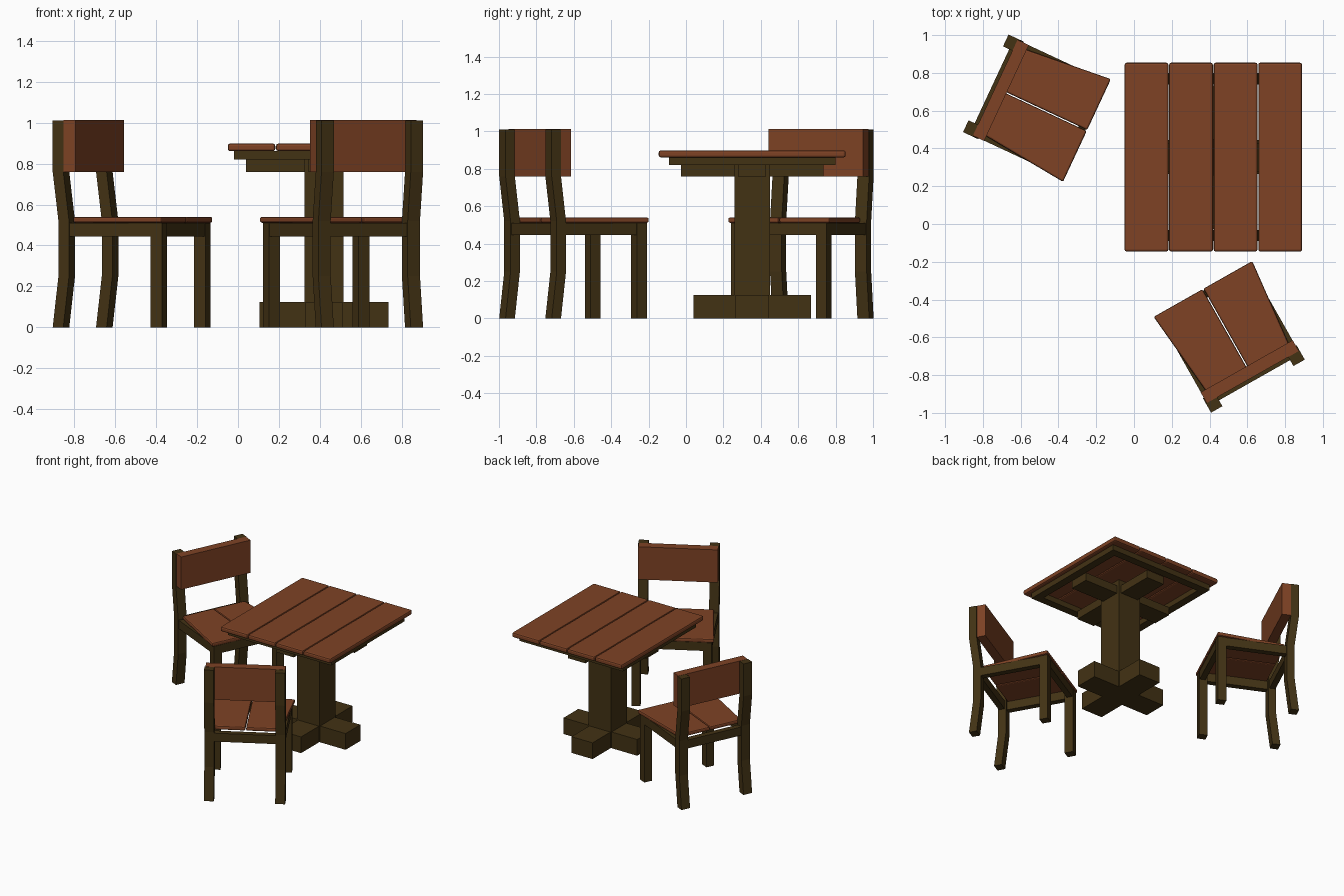
import bpy
import bmesh
from math import radians
from mathutils import Matrix, Vector

cube = bpy.data.objects.get("Cube")
if cube:
    bpy.data.objects.remove(cube, do_unlink=True)


def material(name, rgb):
    mat = bpy.data.materials.new(name)
    mat.use_nodes = True
    mat.diffuse_color = (*rgb, 1)
    mat.node_tree.nodes["Principled BSDF"].inputs["Base Color"].default_value = (*rgb, 1)
    return mat


RED_WOOD = material("red_brown_wood", (0.21, 0.055, 0.018))
DARK_WOOD = material("dark_brown_wood", (0.055, 0.032, 0.007))


def loft(name, rings, mat, place, bevel=0):
    """Skin a stack of four-point rings into a closed solid."""
    bm = bmesh.new()
    loops = [[bm.verts.new(p) for p in ring] for ring in rings]
    for low, high in zip(loops, loops[1:]):
        for i in range(4):
            j = (i + 1) % 4
            bm.faces.new((low[i], low[j], high[j], high[i]))
    bm.faces.new(loops[0][::-1])
    bm.faces.new(loops[-1])
    bmesh.ops.recalc_face_normals(bm, faces=bm.faces)
    mesh = bpy.data.meshes.new(name)
    bm.to_mesh(mesh)
    bm.free()
    mesh.materials.append(mat)
    obj = bpy.data.objects.new(name, mesh)
    bpy.context.scene.collection.objects.link(obj)
    obj.matrix_world = place
    if bevel:
        mod = obj.modifiers.new("rounded_edges", 'BEVEL')
        mod.width = bevel
        mod.segments = 2
    return obj


def rect(x0, x1, y0, y1, z):
    return [Vector(p) for p in ((x0, y0, z), (x1, y0, z), (x1, y1, z), (x0, y1, z))]


def box(name, x, y, z, mat, place, bevel=0):
    return loft(name, [rect(*x, *y, h) for h in z], mat, place, bevel)


def build_table(place):
    # Four planks
    pitch = 0.236
    for i in range(4):
        x = (i - 2) * pitch
        box(f"table_plank_{i + 1}", (x + 0.002, x + pitch - 0.002), (-0.5, 0.5),
            (0.861, 0.898), RED_WOOD, place, 0.011)
    # Rim frame under the planks
    for s, side in ((-1, "right"), (1, "left")):
        box(f"table_rim_{side}", sorted((s * 0.44, s * 0.38)), (-0.445, 0.445),
            (0.82, 0.862), DARK_WOOD, place)
    for s, side in ((-1, "front"), (1, "back")):
        box(f"table_rim_{side}", (-0.38, 0.38), sorted((s * 0.445, s * 0.385)),
            (0.82, 0.862), DARK_WOOD, place)
    # Crossed beams, column and crossed feet
    for name, length, half, z in (("table_beam", 0.38, 0.075, (0.76, 0.822)),
                                  ("table_foot", 0.314, 0.09, (0, 0.125))):
        box(name + "_across", (-length, length), (-half, half), z, DARK_WOOD, place)
        for s, side in ((-1, "front"), (1, "back")):
            box(f"{name}_{side}", (-half, half), sorted((s * half, s * length)),
                z, DARK_WOOD, place)
    box("table_column", (-0.096, 0.096), (-0.096, 0.096), (0.004, 0.861), DARK_WOOD, place)


def build_chair(tag, place):
    # Seat front edge lies on y = 0, the backrest is towards +y
    for s, side in ((-1, "right"), (1, "left")):
        # Tapered seat half
        rings = [[Vector(p) for p in ((s * 0.003, 0, z), (s * 0.3, 0, z),
                                      (s * 0.25, 0.5, z), (s * 0.003, 0.5, z))]
                 for z in (0.511, 0.54)]
        loft(f"{tag}_seat_{side}", rings, RED_WOOD, place, 0.009)
        # Straight front leg
        box(f"{tag}_front_leg_{side}", sorted((s * 0.22, s * 0.282)), (0.004, 0.066),
            (0, 0.511), DARK_WOOD, place)
        # Bent back post
        x = sorted((s * 0.216, s * 0.285))
        bends = ((0, 0.591), (0.25, 0.56), (0.52, 0.56), (0.76, 0.591), (1.011, 0.591))
        loft(f"{tag}_back_post_{side}", [rect(*x, y - 0.057, y, z) for z, y in bends],
             DARK_WOOD, place)
        # Side rail
        box(f"{tag}_side_rail_{side}", sorted((s * 0.235, s * 0.279)), (0.06, 0.51),
            (0.445, 0.51), DARK_WOOD, place)
    # Front and back rails
    for name, y in (("front", (0.008, 0.05)), ("back", (0.512, 0.555))):
        box(f"{tag}_{name}_rail", (-0.225, 0.225), y, (0.445, 0.51), DARK_WOOD, place)
    # Backrest panel
    box(f"{tag}_backrest", (-0.28, 0.28), (0.47, 0.536), (0.76, 1.012), RED_WOOD, place)


build_table(Matrix.Translation((0.42, 0.354, 0)))
for tag, spot, turn in (("chair_one", (-0.249, 0.495, 0), 65),
                        ("chair_two", (0.365, -0.344, 0), 209.5)):
    build_chair(tag, Matrix.Translation(spot) @ Matrix.Rotation(radians(turn), 4, 'Z'))
